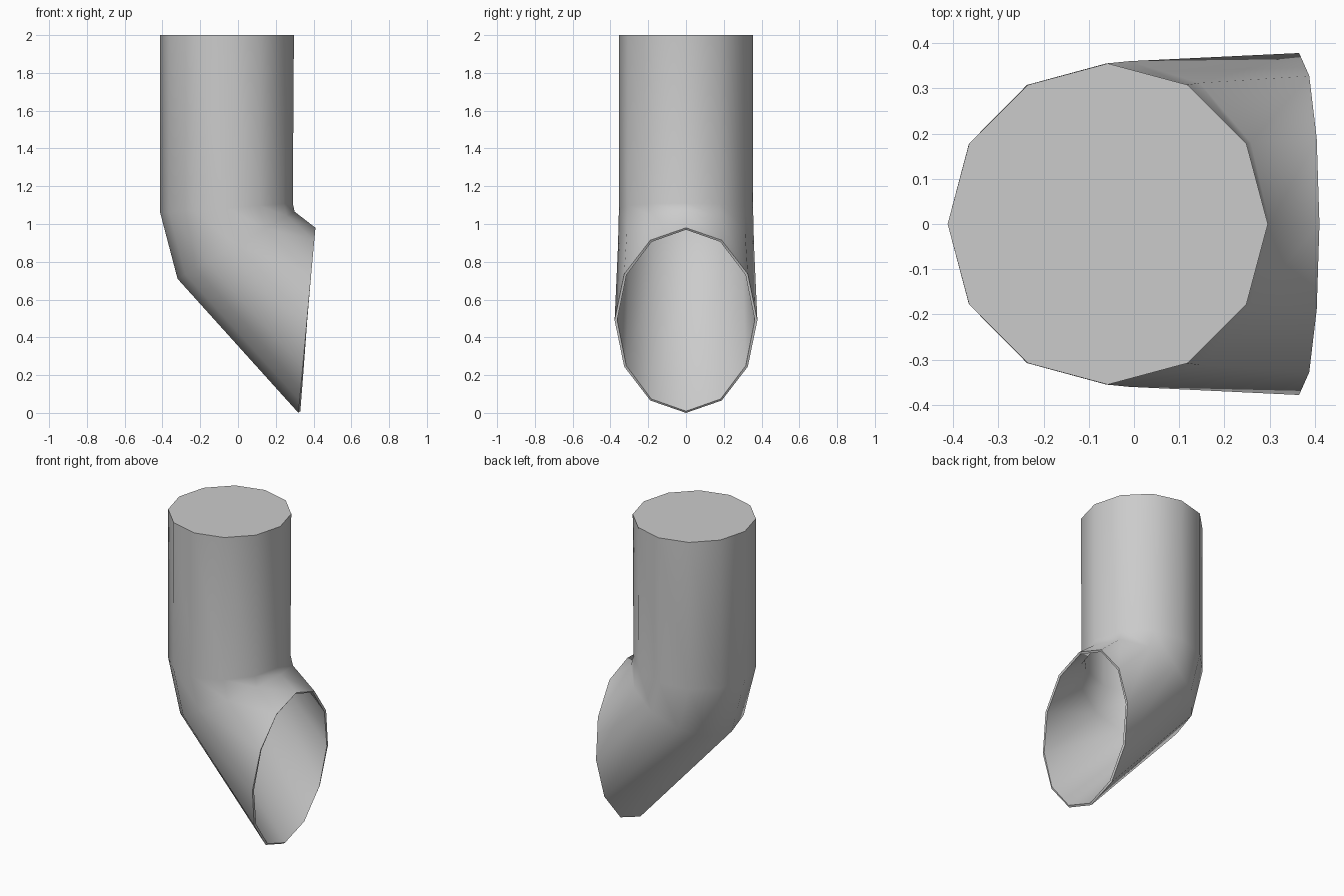
import bpy
import bmesh
from math import cos, sin, pi, radians
from mathutils import Vector

cube = bpy.data.objects.get("Cube")
if cube:
    bpy.data.objects.remove(cube, do_unlink=True)

SIDES = 12

# Plain grey material
grey = bpy.data.materials.new("plain_grey")
grey.use_nodes = True
colour = (0.6, 0.6, 0.6, 1)
grey.diffuse_color = colour
grey.node_tree.nodes["Principled BSDF"].inputs["Base Color"].default_value = colour

# Pipe sections: left point (x, z), right point (x, z), half width in y
sections = [
    ((-0.412, 2.0), (0.296, 2.0), 0.355),
    ((-0.412, 1.06), (0.29, 1.11), 0.355),
    ((-0.32, 0.71), (0.3, 1.065), 0.36),
    ((0.32, 0.0), (0.41, 0.98), 0.378),
]


def add_ring(bm, left, right, half_width):
    a = Vector((left[0], 0, left[1]))
    b = Vector((right[0], 0, right[1]))
    centre, arm = (a + b) / 2, (b - a) / 2
    side = Vector((0, half_width, 0))
    angles = [2 * pi * i / SIDES for i in range(SIDES)]
    return [bm.verts.new(centre + arm * cos(t) + side * sin(t)) for t in angles]


# Bent spout: closed top, open slanted mouth
bm = bmesh.new()
rings = [add_ring(bm, *s) for s in sections]
bm.faces.new(rings[0])
for upper, lower in zip(rings, rings[1:]):
    for i in range(SIDES):
        j = (i + 1) % SIDES
        bm.faces.new((upper[i], lower[i], lower[j], upper[j]))
mesh = bpy.data.meshes.new("bent_spout")
bm.to_mesh(mesh)
bm.free()
mesh.materials.append(grey)
spout = bpy.data.objects.new("bent_spout", mesh)
bpy.context.collection.objects.link(spout)

# Thin wall
wall = spout.modifiers.new("wall", 'SOLIDIFY')
wall.thickness = 0.013
wall.offset = -1
wall.use_even_offset = True

bpy.ops.object.select_all(action='DESELECT')
spout.select_set(True)
bpy.context.view_layer.objects.active = spout
bpy.ops.object.modifier_apply(modifier="wall")
bpy.ops.object.shade_smooth_by_angle(angle=radians(50))
